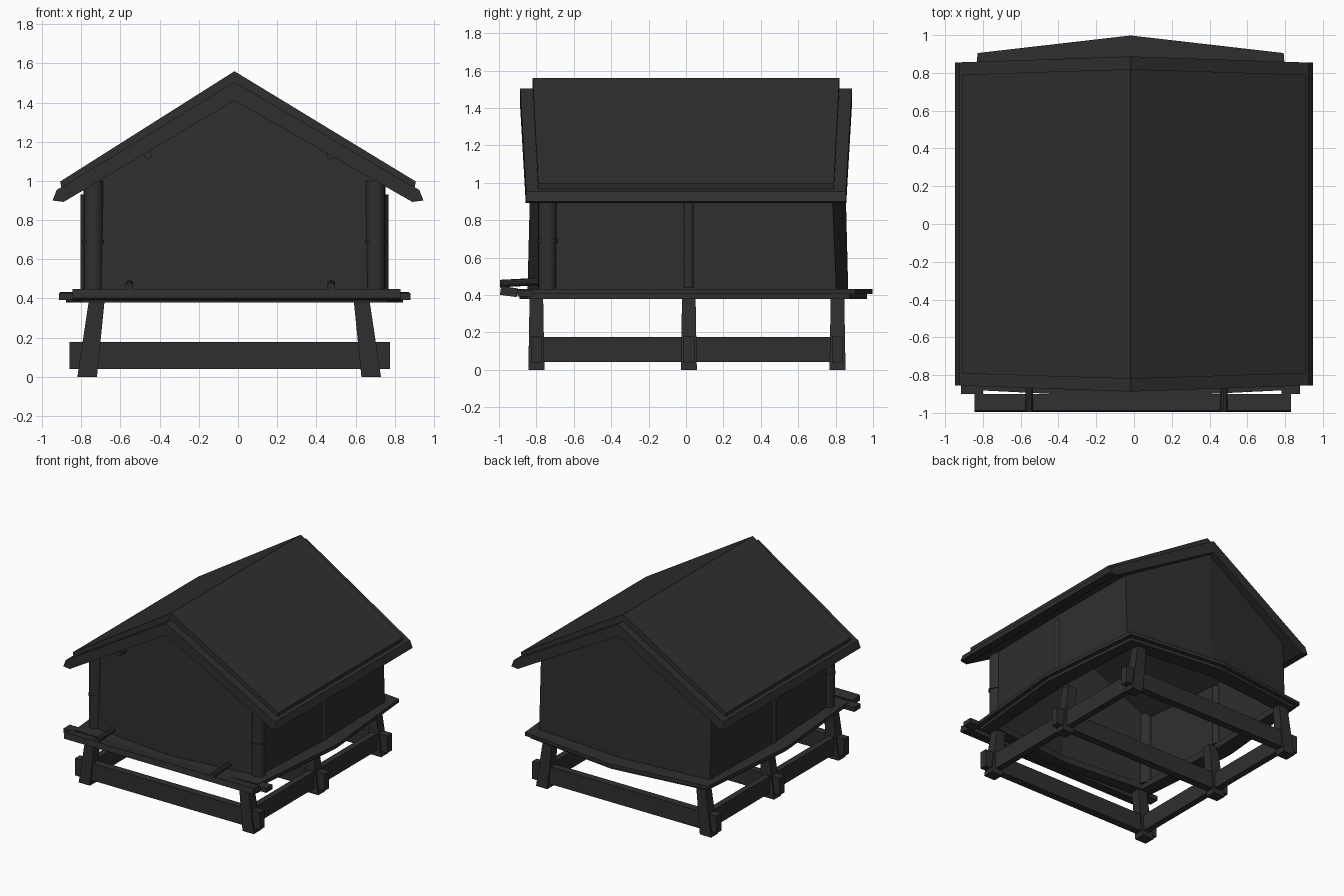
import bpy, bmesh, math
from mathutils import Matrix

if "Cube" in bpy.data.objects:
    bpy.data.objects.remove(bpy.data.objects["Cube"])

CX = -0.018          # ridge line sits slightly off centre
DARK = (0.028, 0.028, 0.028, 1)
mat = bpy.data.materials.new("charcoal wood")
mat.use_nodes = True
mat.diffuse_color = DARK
mat.node_tree.nodes["Principled BSDF"].inputs["Base Color"].default_value = DARK


def finish(name, bm, smooth=False):
    bmesh.ops.recalc_face_normals(bm, faces=bm.faces)
    me = bpy.data.meshes.new(name)
    bm.to_mesh(me)
    bm.free()
    me.materials.append(mat)
    ob = bpy.data.objects.new(name, me)
    bpy.context.collection.objects.link(ob)
    if smooth:
        bpy.ops.object.select_all(action="DESELECT")
        ob.select_set(True)
        bpy.context.view_layer.objects.active = ob
        bpy.ops.object.shade_smooth_by_angle()
    return ob


def loft(name, rings, closed=False):
    """Skin a row of equal cross-sections, capped or joined into a loop."""
    bm = bmesh.new()
    rows = [[bm.verts.new(p) for p in ring] for ring in rings]
    pairs = list(zip(rows, rows[1:]))
    if closed:
        pairs.append((rows[-1], rows[0]))
    else:
        bm.faces.new(rows[0])
        bm.faces.new(rows[-1])
    for a, b in pairs:
        for i in range(len(a)):
            j = (i + 1) % len(a)
            bm.faces.new((a[i], a[j], b[j], b[i]))
    return finish(name, bm)


def box(name, x, y, z, tilt=0):
    """Box from (min, max) ranges, tilted about its own x axis."""
    bm = bmesh.new()
    mid = [(a + b) / 2 for a, b in (x, y, z)]
    size = [b - a for a, b in (x, y, z)]
    m = Matrix.Translation(mid) @ Matrix.Rotation(tilt, 4, "X") @ Matrix.Diagonal((*size, 1))
    bmesh.ops.create_cube(bm, size=1, matrix=m)
    return finish(name, bm)


def rod(name, loc, r, length, axis=None, turn=0, sides=20):
    bm = bmesh.new()
    m = Matrix.Translation(loc)
    if axis:
        m = m @ Matrix.Rotation(turn, 4, axis)
    bmesh.ops.create_cone(bm, cap_ends=True, segments=sides, radius1=r, radius2=r,
                          depth=length, matrix=m)
    return finish(name, bm, True)


def plan(front, back, side, y_front, y_back):
    """Eight-point outline: corner (half width, y) pairs with bowed side middles."""
    (fx, fy), (bx, by) = front, back
    pts = [(-fx, fy), (0, y_front), (fx, fy), (side, 0.015),
           (bx, by), (0, y_back), (-bx, by), (-side, 0.015)]
    return [(x + CX, y) for x, y in pts]


# Hollow bowed walls running up to the roof
def wall_top(x):
    return 1.43 - 0.585 * abs(x - CX)


walls = []
for x, y in plan((0.735, -0.765), (0.755, 0.805), 0.772, -0.848, 0.868):
    ix, iy, z = CX + (x - CX) * 0.985, y * 0.985, wall_top(x)
    walls.append([(x, y, 0.4), (x, y * 0.97, z), (ix, iy * 0.97, z), (ix, iy, 0.4)])
loft("walls", walls, True)

# Two-tier deck frame around the walls
for name, grow, z0, z1 in (("deck_lower", -0.03, 0.38, 0.405), ("deck_upper", 0, 0.405, 0.432)):
    outer = plan((0.81 + grow, -0.88 - grow), (0.81 + grow, 0.905 + grow),
                 0.89 + grow, -0.92 - grow, 0.998 + grow)
    inner = plan((0.69, -0.75), (0.7, 0.77), 0.73, -0.81, 0.84)
    loft(name, [[(*o, z0), (*o, z1), (*i, z1), (*i, z0)] for o, i in zip(outer, inner)], True)
for name, x in (("deck_tip_right", (-0.915, -0.8)), ("deck_tip_left", (0.78, 0.88))):
    box(name, x, (-0.9, -0.82), (0.392, 0.428))


# Roof layers: x, z of the top and underside at each station from eave to eave
def roof(name, stations, y_ridge, y_eave):
    rings = []
    for (xt, zt), (xb, zb) in stations:
        ring = []
        for x, z, s in ((xt, zt, -1), (xt, zt, 1), (xb, zb, 1), (xb, zb, -1)):
            t = min(1, abs(x - CX) / 0.93)
            ring.append((x, s * (y_ridge + (y_eave - y_ridge) * t), z))
        rings.append(ring)
    loft(name, rings)


def both(eave, ridge):
    flip = [tuple((-x, z) for x, z in st) for st in reversed(eave)]
    return eave + [ridge] + flip


roof("roof_frame", both([((-0.925, 0.955), (-0.947, 0.9)), ((-0.9, 0.968), (-0.89, 0.893))],
                        ((CX, 1.505), (CX, 1.41))), 0.887, 0.855)
roof("roof_slab", both([((-0.908, 0.997), (-0.9, 0.955))], ((CX, 1.56), (CX, 1.49))), 0.82, 0.79)

# Front corner columns with a band, wall battens
for side, s in (("right", -1), ("left", 1)):
    x = CX + s * 0.72
    rod("column_" + side, (x, -0.74, 0.71), 0.05, 0.58)
    rod("column_band_" + side, (x, -0.74, 0.69), 0.056, 0.016)
    rod("batten_" + side, (CX + s * 0.757, 0.015, 0.685), 0.03, 0.49)

# Splayed legs, three a side
LEGS = (-0.8, 0.015, 0.81)
for side, foot, head in (("right", (-0.82, -0.72), (-0.76, -0.68)),
                         ("left", (0.63, 0.73), (0.59, 0.67))):
    for n, y in enumerate(LEGS):
        rings = []
        for (a, b), h, z in ((foot, 0.043, 0), (head, 0.036, 0.4)):
            rings.append([(a, y - h, z), (b, y - h, z), (b, y + h, z), (a, y + h, z)])
        loft(f"leg_{side}_{n + 1}", rings)

# Rails tying the legs together
for n, y in enumerate(LEGS):
    box(f"cross_rail_{n + 1}", (-0.86, 0.775), (y - 0.03, y + 0.03), (0.04, 0.178))
for side, x in (("right", -0.755), ("left", 0.665)):
    box("side_rail_" + side, (x - 0.025, x + 0.025), (-0.83, 0.84), (0.042, 0.176))

# Front perch board on two pegs, and small bolts under the gable
box("perch_board", (-0.845, 0.83), (-0.992, -0.902), (0.395, 0.442), math.radians(-8))
for n, x in enumerate((-0.555, 0.475)):
    rod(f"perch_peg_{n + 1}", (x, -0.89, 0.467), 0.02, 0.21, "X", math.radians(93), 10)
for n, x in enumerate((-0.46, 0.475)):
    rod(f"gable_bolt_{n + 1}", (x, -0.81, 1.13), 0.02, 0.08, "X", math.radians(90), 10)
